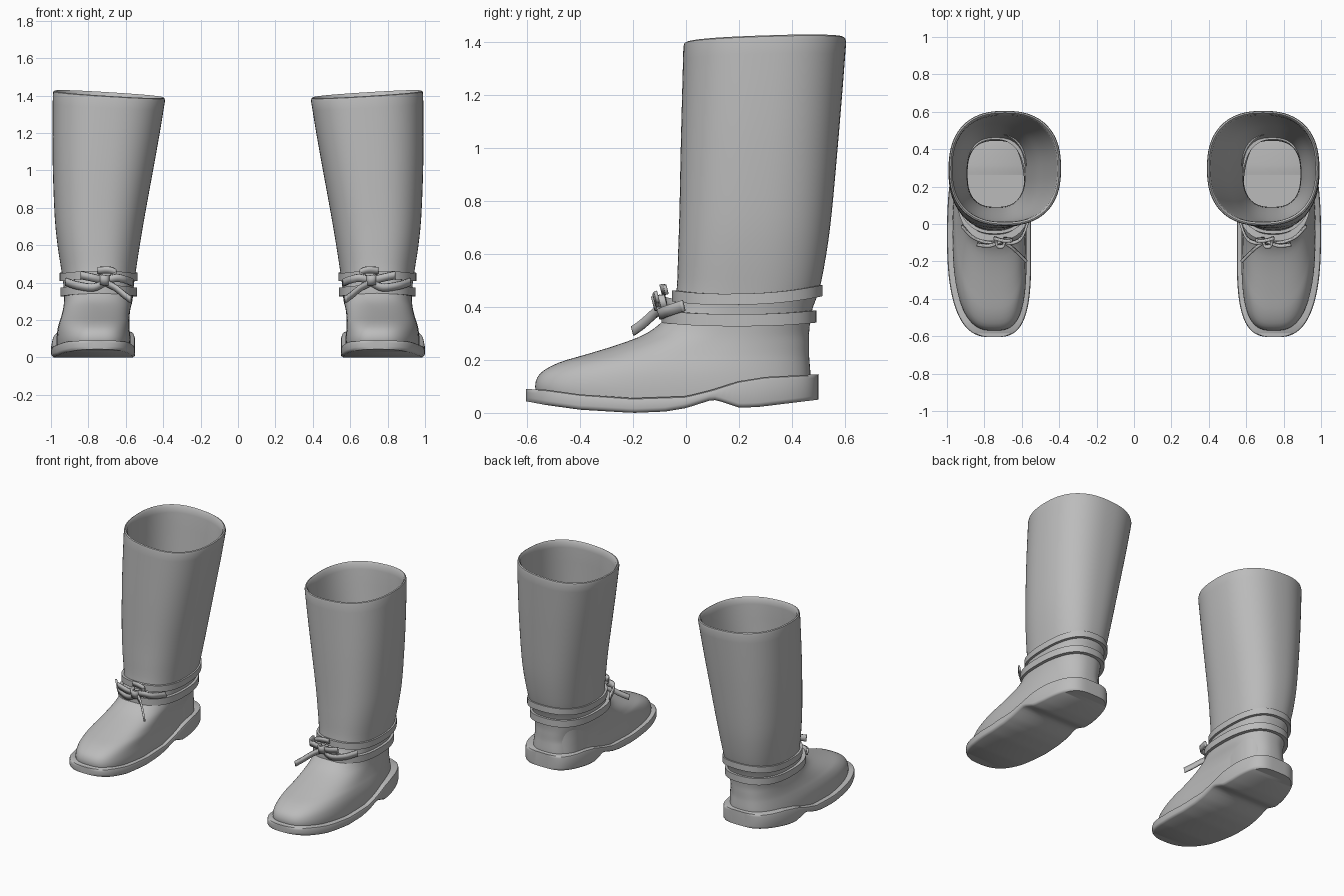
import bpy, bmesh, math
from mathutils import Vector

cube = bpy.data.objects.get("Cube")
if cube:
    bpy.data.objects.remove(cube, do_unlink=True)

leather = bpy.data.materials.new("grey leather")
leather.use_nodes = True
leather.diffuse_color = (0.5, 0.5, 0.5, 1)
leather.node_tree.nodes["Principled BSDF"].inputs["Base Color"].default_value = (0.5, 0.5, 0.5, 1)

SEG = 80


def spline(pts, steps):
    """Smooth path through points of any dimension."""
    out = []
    for i in range(len(pts) - 1):
        p0, p1, p2 = pts[max(i - 1, 0)], pts[i], pts[i + 1]
        p3 = pts[min(i + 2, len(pts) - 1)]
        for k in range(steps):
            t = k / steps
            out.append(tuple(
                0.5 * (2 * b + (c - a) * t + (2 * a - 5 * b + 4 * c - d) * t * t
                       + (3 * b - a - 3 * c + d) * t ** 3)
                for a, b, c, d in zip(p0, p1, p2, p3)))
    return out + [tuple(pts[-1])]


def lerp_rows(rows, v):
    """Linear lookup in rows sorted by their first value."""
    if v <= rows[0][0]:
        return rows[0]
    for a, b in zip(rows, rows[1:]):
        if v <= b[0]:
            t = (v - a[0]) / (b[0] - a[0])
            return tuple(p + (q - p) * t for p, q in zip(a, b))
    return rows[-1]


def finish(name, bm, thickness=0):
    """Turn a bmesh for one side into a mirrored, smooth shaded pair."""
    bmesh.ops.recalc_face_normals(bm, faces=bm.faces)
    mesh = bpy.data.meshes.new(name)
    bm.to_mesh(mesh)
    bm.free()
    obj = bpy.data.objects.new(name, mesh)
    bpy.context.collection.objects.link(obj)
    mesh.materials.append(leather)
    bpy.ops.object.select_all(action='DESELECT')
    obj.select_set(True)
    bpy.context.view_layer.objects.active = obj
    bpy.ops.object.shade_smooth_by_angle(angle=math.radians(42))
    if thickness:
        solid = obj.modifiers.new("thickness", 'SOLIDIFY')
        solid.thickness = thickness
        solid.offset = 0
    mirror = obj.modifiers.new("other boot", 'MIRROR')
    mirror.use_mirror_merge = False
    return obj


def loft(name, rings, caps=True, closed=False):
    """Skin closed rings of equal length."""
    bm = bmesh.new()
    rows = [[bm.verts.new(p) for p in r] for r in rings]
    n = len(rows[0])
    for a, b in zip(rows, rows[1:] + (rows[:1] if closed else [])):
        for i in range(n):
            j = (i + 1) % n
            bm.faces.new((a[i], a[j], b[j], b[i]))
    if caps:
        bm.faces.new(rows[0])
        bm.faces.new(rows[-1])
    return finish(name, bm)


def spow(v, e):
    return math.copysign(abs(v) ** e, v)


def ring_point(row, ang, grow=0.0):
    """Point on a rounded horizontal section: z, front, back, inner, outer, squareness, bow."""
    z, yf, yb, xi, xo, n, bow = row
    c, s = spow(math.cos(ang), 2 / n), spow(math.sin(ang), 2 / n)
    tilt = max(0, z / 1.41) ** 4
    x = (xi + xo) / 2 - bow * s * s + ((xo - xi) / 2 + grow) * c
    y = (yf + yb) / 2 + ((yb - yf) / 2 + grow) * s
    return Vector((x, y, z + tilt * (0.01 * s + 0.018 * c)))


def ring(row, grow=0.0):
    return [ring_point(row, 2 * math.pi * i / SEG, grow) for i in range(SEG)]


# Foot and shaft: sections going up
sections = spline([
    (0.05, -0.555, 0.47, 0.575, 0.97, 2.9, 0.025),
    (0.10, -0.57, 0.47, 0.575, 0.97, 2.9, 0.025),
    (0.15, -0.55, 0.47, 0.58, 0.965, 2.8, 0.025),
    (0.19, -0.48, 0.467, 0.58, 0.955, 2.7, 0.02),
    (0.22, -0.38, 0.465, 0.58, 0.945, 2.6, 0.015),
    (0.26, -0.25, 0.465, 0.575, 0.935, 2.5, 0.01),
    (0.30, -0.15, 0.465, 0.565, 0.93, 2.4, 0.005),
    (0.35, -0.085, 0.47, 0.56, 0.93, 2.4, 0),
    (0.40, -0.05, 0.48, 0.555, 0.935, 2.4, 0),
    (0.47, -0.035, 0.505, 0.545, 0.945, 2.4, 0),
    (0.60, -0.03, 0.53, 0.525, 0.965, 2.4, 0),
    (0.75, -0.025, 0.55, 0.50, 0.98, 2.4, 0),
    (1.00, -0.02, 0.573, 0.455, 0.99, 2.4, 0),
    (1.20, -0.015, 0.59, 0.42, 0.992, 2.4, 0),
    (1.39, -0.01, 0.605, 0.39, 0.99, 2.4, 0)], 3)
top = sections[-1]
rim = [ring((1.404,) + top[1:], -0.003), ring((1.408,) + top[1:], -0.01),
       ring((1.395,) + top[1:], -0.02)]
# Lining narrows toward the ankle and ends at the insole
lining = spline([
    (1.36, 0.012, 0.58, 0.415, 0.97, 2.4, 0),
    (1.00, 0.01, 0.55, 0.48, 0.965, 2.4, 0),
    (0.75, 0.02, 0.525, 0.53, 0.95, 2.4, 0),
    (0.45, 0.07, 0.475, 0.575, 0.90, 2.6, 0),
    (0.30, 0.09, 0.445, 0.585, 0.89, 2.6, 0),
    (0.13, 0.09, 0.45, 0.585, 0.89, 2.6, 0)], 3)
loft("boot_upper", [ring(r) for r in sections] + rim + [ring(r) for r in lining])

# Sole with heel block: cross-sections along the foot
under = [(-0.61, 0.045), (-0.53, 0.03), (-0.4, 0.012), (-0.2, 0.0), (-0.08, 0.005), (0, 0.018),
         (0.1, 0.05), (0.125, 0.045), (0.2, 0.02), (0.27, 0.022), (0.5, 0.05)]
over = [(-0.61, 0.09), (-0.53, 0.088), (-0.4, 0.07), (-0.2, 0.056), (0, 0.063), (0.1, 0.088),
        (0.2, 0.12), (0.3, 0.136), (0.5, 0.146)]
slices = []
COUNT = 72
for i in range(COUNT + 1):
    s = -math.cos(0.04 + (math.pi - 0.08) * i / COUNT)
    y = -0.0525 + 0.5525 * s
    n = 3.0 if s < 0 else 4.0
    half = 0.225 * (1 - abs(s) ** n) ** (1 / n) * (1 - 0.1 * max(0, s) ** 2)
    mid = 0.775 - 0.025 * s * s
    lo, hi = lerp_rows(under, y)[1], lerp_rows(over, y)[1]
    r = min(0.012, half * 0.4)
    slices.append([(mid + sx * (half - k), y, z) for sx, k, z in (
        (-1, r, lo), (1, r, lo), (1, r * 0.2, lo + 0.008), (1, 0, lo + 0.016),
        (1, 0, hi - 0.014), (1, r * 0.3, hi - 0.004), (1, r, hi),
        (-1, r, hi), (-1, r * 0.3, hi - 0.004), (-1, 0, hi - 0.014),
        (-1, 0, lo + 0.016), (-1, r * 0.2, lo + 0.008))])
loft("sole", slices)


# Ankle straps hugging the boot
def strap(name, height, grow, level):
    rings = [[], [], [], []]
    for i in range(SEG):
        ang = 2 * math.pi * i / SEG
        z = level(math.sin(ang))
        row = lerp_rows(sections, z)
        for r, dz, g in zip(rings, (-1, -1, 1, 1), (-0.02, grow, grow, -0.02)):
            p = ring_point(row, ang, g)
            p.z = z + dz * height / 2
            r.append(p)
    return loft(name, rings, caps=False, closed=True)


strap("lower_strap", 0.046, 0.02, lambda s: 0.35 + 0.014 * s * s)
strap("upper_strap", 0.042, 0.014, lambda s: 0.43 + 0.01 * s + 0.022 * s * s)


# Bow: ribbons from the knot
def ribbon(name, pts, width=0.042, lean=(0, -0.25, 1)):
    bm = bmesh.new()
    side = Vector(lean).normalized() * width / 2
    path = [Vector(p) for p in spline(pts, 6)]
    rows = [(bm.verts.new(p - side), bm.verts.new(p + side)) for p in path]
    for a, b in zip(rows, rows[1:]):
        bm.faces.new((a[0], b[0], b[1], a[1]))
    return finish(name, bm, 0.012)


ribbon("long_tail", [(0.71, -0.09, 0.40), (0.66, -0.12, 0.375), (0.61, -0.165, 0.335),
                     (0.575, -0.2, 0.31)], 0.036)
ribbon("short_tail", [(0.71, -0.09, 0.41), (0.77, -0.115, 0.425), (0.84, -0.11, 0.44)])
ribbon("upright_tail", [(0.69, -0.08, 0.42), (0.65, -0.085, 0.45), (0.69, -0.09, 0.468),
                        (0.75, -0.075, 0.465)], 0.036)
ribbon("inner_loop", [(0.71, -0.09, 0.41), (0.65, -0.1, 0.425), (0.6, -0.07, 0.415),
                      (0.565, 0.02, 0.4)])
ribbon("outer_loop", [(0.70, -0.09, 0.41), (0.77, -0.1, 0.375), (0.86, -0.07, 0.385),
                      (0.92, -0.01, 0.405)])
ribbon("knot", [(0.69, -0.075, 0.41), (0.70, -0.115, 0.412), (0.73, -0.115, 0.415),
                (0.74, -0.075, 0.42)], 0.055)
